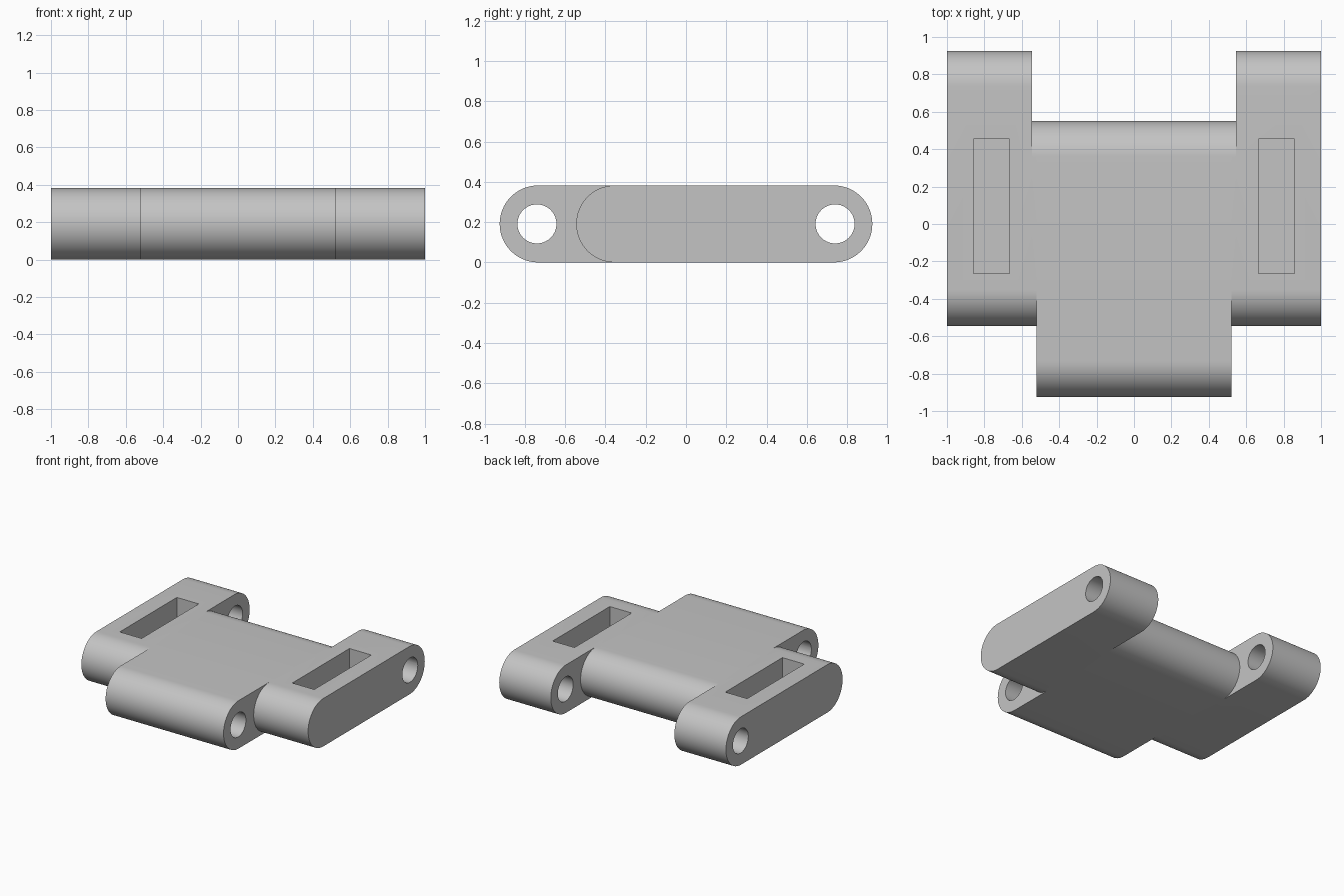
import bpy, bmesh, math

cube = bpy.data.objects.get("Cube")
if cube:
    bpy.data.objects.remove(cube, do_unlink=True)

R = 0.191          # radius of the rounded ends, half the thickness
SEGS = 32          # segments per half circle
HOLE_Y = 0.74

grey = bpy.data.materials.new("plain grey")
grey.use_nodes = True
colour = (0.55, 0.55, 0.55, 1)
grey.diffuse_color = colour
grey.node_tree.nodes["Principled BSDF"].inputs["Base Color"].default_value = colour


def prism(name, profile, x0, x1):
    """Extrude a closed (y, z) profile from x0 to x1."""
    bm = bmesh.new()
    face = bm.faces.new([bm.verts.new((x0, y, z)) for y, z in profile])
    out = bmesh.ops.extrude_face_region(bm, geom=[face])
    for v in out["geom"]:
        if isinstance(v, bmesh.types.BMVert):
            v.co.x = x1
    bmesh.ops.recalc_face_normals(bm, faces=bm.faces)
    mesh = bpy.data.meshes.new(name)
    bm.to_mesh(mesh)
    bm.free()
    mesh.materials.append(grey)
    obj = bpy.data.objects.new(name, mesh)
    bpy.context.collection.objects.link(obj)
    return obj


def arc(cy, r, start, sweep, n, skip_last=False):
    return [(cy + r * math.cos(start + sweep * i / n), R + r * math.sin(start + sweep * i / n))
            for i in range(n + (0 if skip_last else 1))]


def pill(y0, y1):
    """Rounded bar outline reaching from y0 to y1."""
    return (arc(y1 - R, R, -math.pi / 2, math.pi, SEGS)
            + arc(y0 + R, R, math.pi / 2, math.pi, SEGS))


def combine(target, other, operation):
    mod = target.modifiers.new(operation.lower(), 'BOOLEAN')
    mod.operation = operation
    mod.solver = 'EXACT'
    mod.object = other
    other.hide_render = True
    bpy.context.view_layer.objects.active = target
    bpy.ops.object.modifier_apply(modifier=mod.name)
    bpy.data.objects.remove(other, do_unlink=True)


# Central knuckle, with a narrow shoulder and an arm on each side
link = prism("hinge_link", pill(-0.925, 0.55), -0.52, 0.52)
for s in (-1, 1):
    combine(link, prism("shoulder", pill(-0.545, 0.55), s * 0.52, s * 0.545), 'UNION')
    combine(link, prism("arm", pill(-0.545, 0.925), s * 0.545, s), 'UNION')

# Pin holes running right across
for y in (-HOLE_Y, HOLE_Y):
    hole = prism("pin_hole", arc(y, 0.097, 0, math.tau, 40, True), -1.1, 1.1)
    combine(link, hole, 'DIFFERENCE')

# Blind rectangular pockets in the arms
pocket = [(-0.265, 0.1), (0.455, 0.1), (0.455, 0.5), (-0.265, 0.5)]
for s in (-1, 1):
    combine(link, prism("pocket", pocket, s * 0.665, s * 0.858), 'DIFFERENCE')

# Smooth rounds, sharp rims
bpy.ops.object.select_all(action='DESELECT')
link.select_set(True)
bpy.context.view_layer.objects.active = link
bpy.ops.object.shade_smooth_by_angle(angle=math.radians(30))
